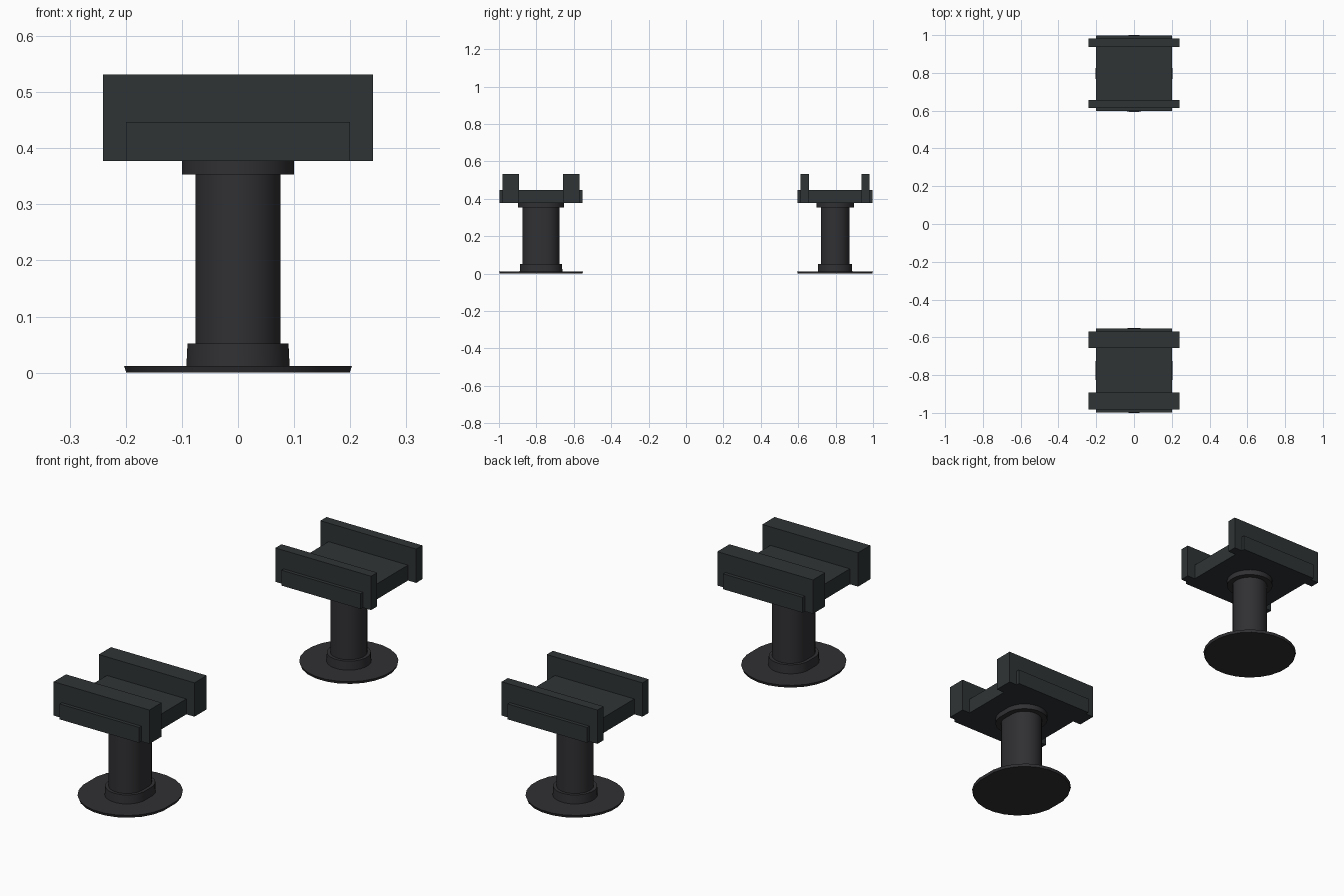
import bpy, bmesh
from math import cos, sin, pi

if "Cube" in bpy.data.objects:
    bpy.data.objects.remove(bpy.data.objects["Cube"])

SIDES = 24


def material(name, rgb):
    m = bpy.data.materials.new(name)
    m.diffuse_color = (*rgb, 1)
    m.use_nodes = True
    m.node_tree.nodes["Principled BSDF"].inputs["Base Color"].default_value = m.diffuse_color
    return m


METAL = material("dark_metal", (0.030, 0.030, 0.034))
PAINT = material("dark_paint", (0.028, 0.034, 0.036))


def finish(bm, name, mat, smooth=False):
    bmesh.ops.recalc_face_normals(bm, faces=bm.faces)
    me = bpy.data.meshes.new(name)
    bm.to_mesh(me)
    bm.free()
    me.materials.append(mat)
    ob = bpy.data.objects.new(name, me)
    bpy.context.collection.objects.link(ob)
    if smooth:
        bpy.ops.object.select_all(action='DESELECT')
        ob.select_set(True)
        bpy.context.view_layer.objects.active = ob
        bpy.ops.object.shade_smooth_by_angle(angle=pi / 6)


def box(name, x, y0, y1, z0, z1):
    bm = bmesh.new()
    bmesh.ops.create_cube(bm, size=1)
    for v in bm.verts:
        v.co = (x * 2 * v.co.x, y0 + (v.co.y + 0.5) * (y1 - y0), z0 + (v.co.z + 0.5) * (z1 - z0))
    finish(bm, name, PAINT)


def round_part(name, yc, split, r0, r1, z0, z1):
    """Cylinder whose front and back halves are pulled apart by split."""
    bm = bmesh.new()
    rings = []
    for r, z in ((r0, z0), (r1, z1)):
        ring = []
        for i in range(SIDES):
            a = 2 * pi * (i + 0.5) / SIDES
            r_v = r / cos(pi / SIDES)  # flats touch the measured radius
            s = split if sin(a) > 0 else -split
            ring.append(bm.verts.new((r_v * cos(a), yc + r_v * sin(a) + s, z)))
        rings.append(ring)
    for i in range(SIDES):
        j = (i + 1) % SIDES
        bm.faces.new((rings[0][i], rings[0][j], rings[1][j], rings[1][i]))
    bm.faces.new(rings[0])
    bm.faces.new(rings[1])
    finish(bm, name, METAL, smooth=True)


def stand(prefix, yc, split):
    # foot, column and collars
    round_part(prefix + "_foot_disc", yc, split, 0.199, 0.203, 0.0, 0.012)
    round_part(prefix + "_lower_collar", yc, split, 0.092, 0.090, 0.012, 0.052)
    round_part(prefix + "_column", yc, split, 0.076, 0.076, 0.012, 0.377)
    round_part(prefix + "_upper_collar", yc, split, 0.100, 0.100, 0.353, 0.377)
    # cradle tray and its two side rails
    box(prefix + "_tray", 0.20, yc - 0.20 - split, yc + 0.20 + split, 0.377, 0.447)
    inner, outer = 0.140 - split, 0.184 + split
    box(prefix + "_front_rail", 0.241, yc - outer, yc - inner, 0.377, 0.531)
    box(prefix + "_back_rail", 0.241, yc + inner, yc + outer, 0.377, 0.531)


stand("front_stand", -0.775, 0.022)
stand("back_stand", 0.797, 0.0)
